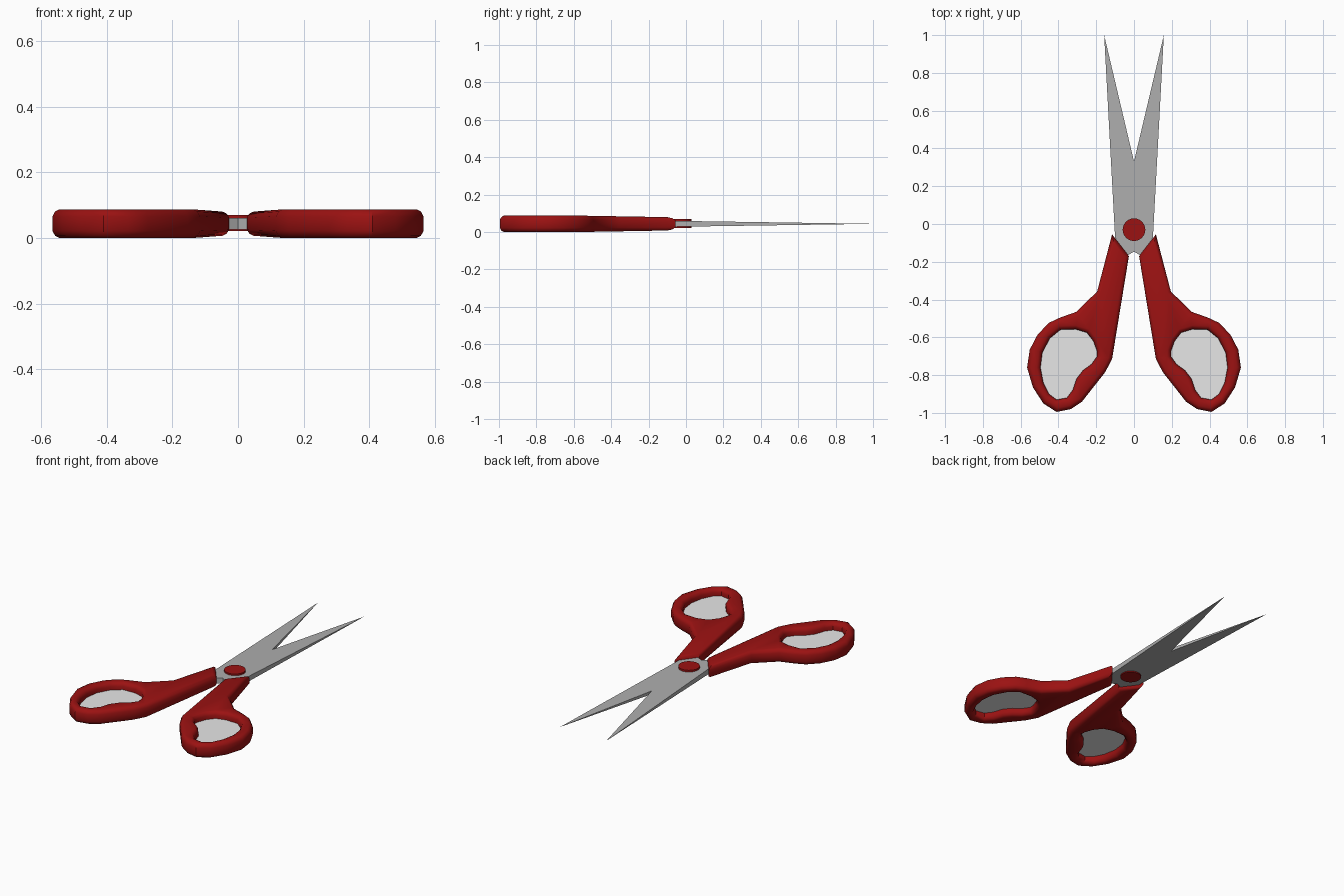
import bpy, bmesh, math
from mathutils import Vector

if "Cube" in bpy.data.objects:
    bpy.data.objects.remove(bpy.data.objects["Cube"])

MID = 0.0435  # height of the symmetry plane


def material(name, rgb):
    m = bpy.data.materials.new(name)
    m.diffuse_color = (*rgb, 1)
    m.use_nodes = True
    m.node_tree.nodes["Principled BSDF"].inputs["Base Color"].default_value = m.diffuse_color
    return m


RED = material("red plastic", (0.33, 0.006, 0.006))
STEEL = material("grey steel", (0.42, 0.42, 0.42))
PALE = material("pale grey", (0.8, 0.8, 0.8))


def finish(bm, name, mat, smooth=False):
    bmesh.ops.recalc_face_normals(bm, faces=bm.faces[:])
    me = bpy.data.meshes.new(name)
    bm.to_mesh(me)
    bm.free()
    me.materials.append(mat)
    ob = bpy.data.objects.new(name, me)
    bpy.context.collection.objects.link(ob)
    if smooth:
        bpy.ops.object.select_all(action='DESELECT')
        ob.select_set(True)
        bpy.context.view_layer.objects.active = ob
        bpy.ops.object.shade_smooth_by_angle(angle=math.radians(35))


def inset(points, d):
    """Move a counter-clockwise outline inwards by d (outwards if negative)."""
    out = []
    n = len(points)
    for i in range(n):
        a, b, c = (Vector(points[(i + k) % n]) for k in (-1, 0, 1))
        e1, e2 = (b - a).normalized(), (c - b).normalized()
        n1, n2 = Vector((-e1.y, e1.x)), Vector((-e2.y, e2.x))
        out.append(b + (n1 + n2) * d / (1 + n1.dot(n2)))
    return out


def height(y, dz):
    """The handle gets a little thinner along the neck."""
    t = min(max((y + 0.55) / 0.5, 0), 1)
    return MID + dz * (1 - 0.2 * t)


OUTLINE = [(0.116, -0.055), (0.027, -0.17), (0.116, -0.715), (0.153, -0.785),
           (0.275, -0.94), (0.335, -0.98), (0.41, -0.995), (0.48, -0.95),
           (0.535, -0.865), (0.566, -0.76), (0.552, -0.665), (0.51, -0.585),
           (0.45, -0.523), (0.39, -0.495), (0.305, -0.465), (0.195, -0.357)]
HOLE = [(0.195, -0.70), (0.225, -0.742), (0.27, -0.775), (0.305, -0.82),
        (0.325, -0.88), (0.355, -0.92), (0.41, -0.93), (0.45, -0.90),
        (0.48, -0.84), (0.495, -0.76), (0.485, -0.68), (0.445, -0.605),
        (0.39, -0.56), (0.31, -0.557), (0.25, -0.575), (0.215, -0.62), (0.197, -0.67)]
# (height from the middle, inset) of the rounded edge
EDGE = [(-0.0435, 0.02), (-0.037, 0.008), (-0.022, 0), (0.022, 0), (0.037, 0.008), (0.0435, 0.02)]


def handle(side, name):
    bm = bmesh.new()
    caps = {0: [], len(EDGE) - 1: []}
    for loop, sign in ((OUTLINE, 1), (HOLE, -1)):
        rings = []
        for dz, d in EDGE:
            pts = inset(loop, d * sign)
            rings.append([bm.verts.new((side * p.x, p.y, height(p.y, dz))) for p in pts])
        n = len(loop)
        for r0, r1 in zip(rings, rings[1:]):
            for i in range(n):
                j = (i + 1) % n
                bm.faces.new((r0[i], r0[j], r1[j], r1[i]))
        for k in caps:
            caps[k] += [bm.edges.get((rings[k][i], rings[k][(i + 1) % n])) for i in range(n)]
    # flat top and bottom around the finger hole
    for edges in caps.values():
        bmesh.ops.triangle_fill(bm, use_beauty=True, use_dissolve=False, edges=edges)
    finish(bm, name, RED, True)


def hole_sheet(side, name):
    bm = bmesh.new()
    bm.faces.new([bm.verts.new((side * x, y, MID)) for x, y in HOLE])
    if side < 0:
        bmesh.ops.reverse_faces(bm, faces=bm.faces[:])
    me_bm = bm
    finish(me_bm, name, PALE)


BLADE = [(-0.1, -0.075), (0, -0.147), (0.03, -0.163), (0.05, -0.17), (0.1, -0.1), (0.097, -0.08)]


def blade(side, name):
    """Wedge that thins to a point at the tip."""
    bm = bmesh.new()
    tip = bm.verts.new((side * -0.158, 1.0, MID))
    top, low = ([bm.verts.new((side * x, y, MID + s * 0.0165 * (1 - y) / 1.1)) for x, y in BLADE]
                for s in (1, -1))
    bm.faces.new(top + [tip])
    bm.faces.new(low + [tip])
    for i in range(len(BLADE) - 1):
        bm.faces.new((top[i], top[i + 1], low[i + 1], low[i]))
    bm.faces.new((top[0], low[0], tip))
    bm.faces.new((top[-1], low[-1], tip))
    finish(bm, name, STEEL)


for side, label in ((1, "right"), (-1, "left")):
    handle(side, label + "_handle")
    hole_sheet(side, label + "_finger_hole_sheet")
    blade(side, label + "_blade")

# pivot rivet
bm = bmesh.new()
bmesh.ops.create_cone(bm, cap_ends=True, segments=24, radius1=0.06, radius2=0.06, depth=0.048)
bmesh.ops.translate(bm, verts=bm.verts[:], vec=(0, -0.03, MID + 0.002))
finish(bm, "pivot_rivet", RED, True)
